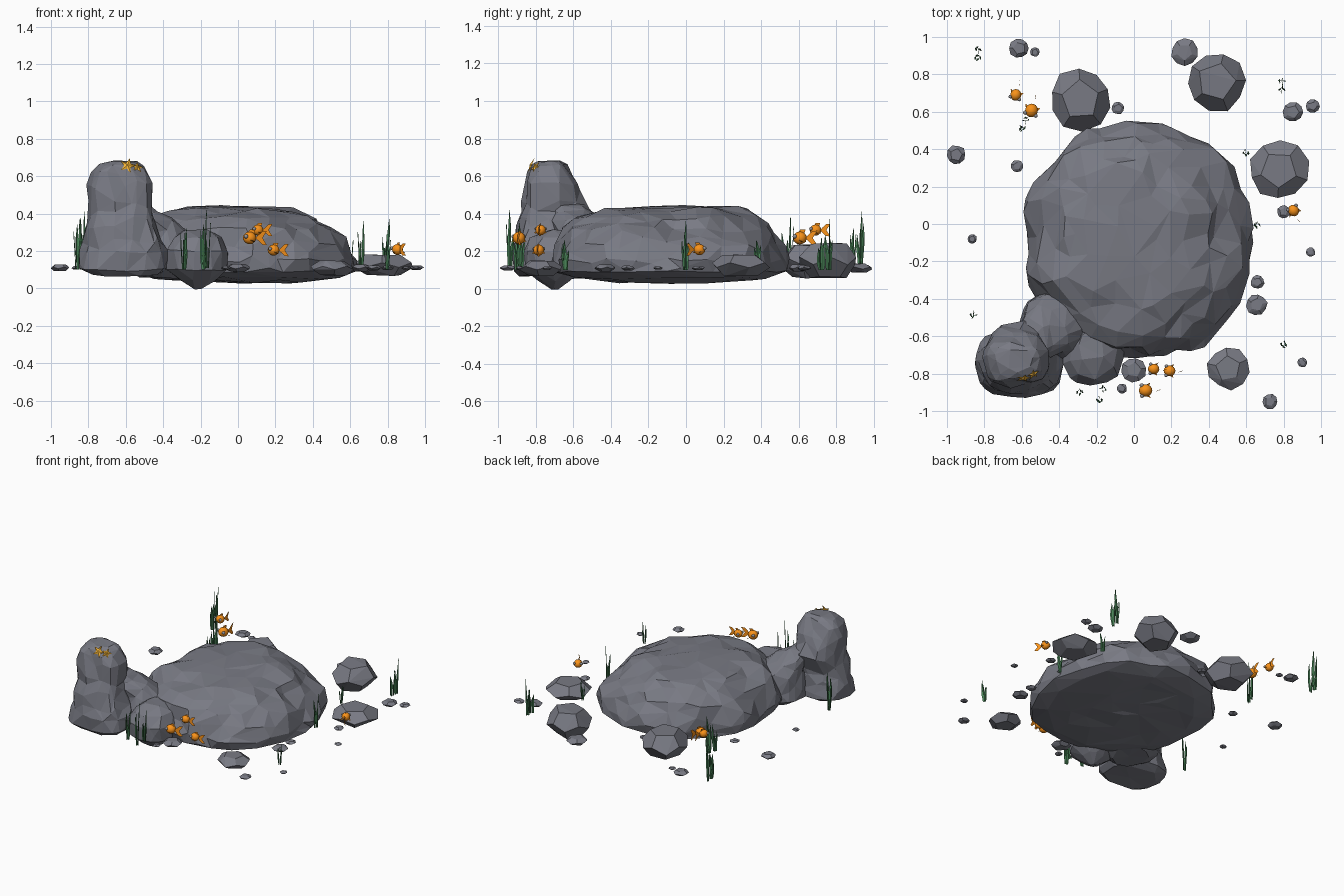
import bpy, bmesh, math, random
from mathutils import Vector, Matrix, noise

if "Cube" in bpy.data.objects:
    bpy.data.objects.remove(bpy.data.objects["Cube"])

random.seed(7)


def material(name, rgb):
    m = bpy.data.materials.new(name)
    m.diffuse_color = (*rgb, 1)
    m.use_nodes = True
    m.node_tree.nodes["Principled BSDF"].inputs["Base Color"].default_value = m.diffuse_color
    return m


STONE = material("stone", (0.19, 0.195, 0.23))
ORANGE = material("orange", (0.95, 0.29, 0.01))
GREEN = material("green", (0.07, 0.24, 0.1))
YELLOW = material("yellow", (1.0, 0.5, 0.04))
EYE = material("eye_grey", (0.3, 0.3, 0.32))


def finish(name, bm, *mats):
    bmesh.ops.recalc_face_normals(bm, faces=bm.faces)
    me = bpy.data.meshes.new(name)
    bm.to_mesh(me)
    bm.free()
    for m in mats:
        me.materials.append(m)
    ob = bpy.data.objects.new(name, me)
    bpy.context.collection.objects.link(ob)
    return ob


def boulder(name, sections, rough, power, ratio, segs=56, steps=4):
    """Loft superellipse sections (z, cx, cy, rx, ry), roughen, decimate to facets."""
    bm = bmesh.new()
    rows = []
    for a, b in zip(sections, sections[1:]):
        for k in range(steps):
            rows.append([p + (q - p) * k / steps for p, q in zip(a, b)])
    rows.append(sections[-1])
    rings = []
    for z, cx, cy, rx, ry in rows:
        ring = []
        for i in range(segs):
            t = math.tau * i / segs
            c, s = math.cos(t), math.sin(t)
            k = (abs(c) ** power + abs(s) ** power) ** (-1 / power)
            p = Vector((cx + rx * k * c, cy + ry * k * s, z))
            n = noise.noise(p * 5) + 0.5 * noise.noise(p * 11)
            p += Vector((c, s, 0.35)) * n * rough
            ring.append(bm.verts.new(p))
        rings.append(ring)
    for r, q in zip(rings, rings[1:]):
        for i in range(segs):
            j = (i + 1) % segs
            bm.faces.new((r[i], r[j], q[j], q[i]))
    for ring, row in ((rings[0], rows[0]), (rings[-1], rows[-1])):
        mid = bm.verts.new((row[1], row[2], row[0]))
        for i in range(segs):
            bm.faces.new((ring[i], ring[(i + 1) % segs], mid))
    ob = finish(name, bm, STONE)
    ob.modifiers.new("facets", 'DECIMATE').ratio = ratio
    return ob


# Large rocks
boulder("main_rock", [
    (.035, .06, -.06, .06, .06), (.04, .06, -.06, .33, .34), (.055, .04, -.08, .50, .51),
    (.09, .025, -.09, .595, .615), (.15, .025, -.09, .605, .63), (.23, .015, -.09, .57, .60),
    (.32, -.005, -.09, .49, .545), (.38, -.02, -.09, .41, .475), (.412, -.02, -.07, .34, .38),
    (.432, -.01, .0, .25, .26), (.438, 0, .05, .08, .08)], .045, 2.25, .09)
tower = boulder("tower_rock", [
    (.07, -.6, -.765, .17, .14), (.10, -.615, -.76, .215, .175), (.2, -.61, -.76, .22, .18),
    (.28, -.605, -.745, .2, .175), (.42, -.63, -.705, .165, .175), (.55, -.63, -.72, .16, .14),
    (.62, -.63, -.735, .145, .11), (.655, -.62, -.735, .11, .08), (.675, -.61, -.73, .05, .04)],
    .035, 2.6, .10, 40)
boulder("ridge_rock", [
    (.06, -.4, -.53, .13, .14), (.1, -.4, -.53, .19, .18), (.2, -.41, -.53, .2, .18),
    (.3, -.43, -.54, .17, .165), (.37, -.48, -.58, .13, .14), (.44, -.54, -.62, .09, .09),
    (.47, -.57, -.65, .03, .03)], .03, 2, .10, 36)
boulder("front_rock", [
    (0, -.22, -.7, .03, .03), (.05, -.22, -.7, .11, .1), (.1, -.215, -.705, .16, .155),
    (.2, -.21, -.705, .165, .16), (.27, -.215, -.68, .13, .14), (.31, -.23, -.65, .07, .08)],
    .02, 2, .08, 32)


# Loose stones: jittered, flattened dodecahedra
def stone(name, x, y, r, z, h):
    ico = bmesh.new()
    bmesh.ops.create_icosphere(ico, subdivisions=1, radius=1)
    turn = Matrix.Rotation(random.uniform(0, 6), 3, 'Z')
    pts = [turn @ f.calc_center_median().normalized() for f in ico.faces]
    ico.free()
    bm = bmesh.new()
    for p in pts:
        p *= random.uniform(.95, 1.1)
        bm.verts.new((x + p.x * r, y + p.y * r, z + p.z * h))
    bmesh.ops.convex_hull(bm, input=bm.verts)
    bmesh.ops.dissolve_limit(bm, angle_limit=.08, verts=bm.verts, edges=bm.edges)
    finish(name, bm, STONE)


for i, (x, y, r, z, h) in enumerate([
        (.44, .76, .16, .148, .11), (.775, .29, .16, .125, .068),
        (-.285, .665, .165, .145, .105), (.505, -.77, .112, .11, .048)]):
    stone(f"stone_{i + 1}", x, y, r, z, h)
for i, (x, y, r) in enumerate([
        (0, -.78, .065), (.27, .92, .071), (-.615, .94, .053), (-.53, .92, .025),
        (-.95, .37, .051), (-.625, .31, .032), (-.085, .62, .033), (.85, .6, .054),
        (.955, .63, .037), (.8, .065, .034), (.66, -.31, .036), (.655, -.43, .056),
        (.945, -.15, .025), (.9, -.74, .027), (.727, -.95, .04), (-.065, -.88, .027),
        (-.865, -.08, .026)]):
    stone(f"pebble_{i + 1}", x, y, r, .11, r * .4)


# Water grass: tufts of folded, tapering blades
def tuft(name, x, y, z, height, blades=4):
    bm = bmesh.new()
    for b in range(blades):
        a = math.tau * b / blades + random.uniform(-.4, .4)
        out, d = Vector((math.cos(a), math.sin(a), 0)), random.uniform(0, 6)
        side = Vector((math.cos(d), math.sin(d), 0))
        fold = Vector((-side.y, side.x, 0)) * .003
        h, phase = height * (1 if b == 0 else random.uniform(.55, .9)), random.uniform(0, 6)
        prev = None
        for k in range(8):
            t = k / 7
            c = Vector((x, y, z + h * t)) + out * (.007 + .01 * t)
            c += side * .003 * math.sin(phase + 6 * t)
            w = side * (.011 * (1 - t ** 2) * (.6 + t) + .0004)
            row = [bm.verts.new(c - w), bm.verts.new(c + fold), bm.verts.new(c + w)]
            if prev:
                for i in (0, 1):
                    bm.faces.new((prev[i], prev[i + 1], row[i + 1], row[i]))
            prev = row
    finish(name, bm, GREEN)


for i, (x, y, z, h) in enumerate([
        (-.835, .93, .1, .31), (-.835, .89, .1, .22), (-.58, .555, .1, .28),
        (-.597, .51, .1, .2), (-.86, -.485, .1, .28), (-.29, -.9, .1, .22),
        (-.165, -.88, .11, .24), (-.185, -.94, .1, .32), (.8, -.645, .1, .16),
        (.657, -.005, .1, .26), (.6, .38, .12, .14), (.79, .76, .1, .27), (.79, .72, .1, .17)]):
    tuft(f"grass_{i + 1}", x, y, z, h)


# Fish: round body, forked bent tail, fins and bulging eyes; tail along local +x
def fish(name, x, y, z, r, heading):
    bm = bmesh.new()
    bmesh.ops.create_uvsphere(bm, u_segments=16, v_segments=10, radius=1)
    for v in bm.verts:
        v.co.x *= 1.08
    hub = [(.9, 0, 0), (1.5, -.25, 0), (2.1, -.1, 0)]
    for s in (1, -1):
        bm.faces.new([bm.verts.new(p) for p in (
            hub[0], (1.5, -.25, s * .55), (2.1, -.1, s * 1.1), (2.8, .25, s * 1.15),
            (2.4, .05, s * .5), hub[2], hub[1])])
        bm.faces.new([bm.verts.new(p) for p in (
            (0, s * .9, -.3), (.8, s * 1.25, -.55), (.6, s * .8, -.65))])
    bm.faces.new([bm.verts.new(p) for p in (
        (-.3, 0, .9), (.1, 0, 1.35), (.9, 0, 1.3), (.7, 0, .7))])
    for f in bm.faces:
        f.smooth = True
    for s in (1, -1):
        eye = bmesh.ops.create_icosphere(bm, subdivisions=2, radius=.34,
                                         matrix=Matrix.Translation((-.6, s * .85, .25)))
        for f in {f for v in eye["verts"] for f in v.link_faces}:
            f.material_index, f.smooth = 1, True
    bm.transform(Matrix.Translation((x, y, z)) @ Matrix.Rotation(math.radians(heading), 4, 'Z')
                 @ Matrix.Scale(r, 4))
    finish(name, bm, ORANGE, EYE)


for i, args in enumerate([
        (.062, -.89, .27, .033, 2), (.105, -.775, .312, .028, -4), (.19, -.785, .205, .029, -2),
        (.853, .072, .208, .029, -62), (-.632, .69, .312, .029, 72), (-.548, .607, .27, .034, 74)]):
    fish(f"fish_{i + 1}", *args)


# Starfish resting on the tower
dg = bpy.context.evaluated_depsgraph_get()
for i, (x, y, r) in enumerate([(-.59, -.82, .045), (-.54, -.8, .036)]):
    hit, loc, nor, _ = tower.ray_cast(Vector((x, y, 2)), Vector((0, 0, -1)), depsgraph=dg)
    if not hit or loc.z < .6:
        loc, nor = Vector((x, y, .66)), Vector((.1, -.4, 1)).normalized()
    bm = bmesh.new()
    rim = [bm.verts.new((q * math.cos(math.pi * k / 5), q * math.sin(math.pi * k / 5), 0))
           for k in range(10) for q in [r if k % 2 == 0 else r * .42]]
    top = bm.verts.new((0, 0, .009))
    for k in range(10):
        bm.faces.new((rim[k], rim[(k + 1) % 10], top))
    bm.faces.new(rim[::-1])
    bm.transform(Matrix.Translation(loc + nor * .005)
                 @ nor.to_track_quat('Z', 'Y').to_matrix().to_4x4())
    finish(f"starfish_{i + 1}", bm, YELLOW)
